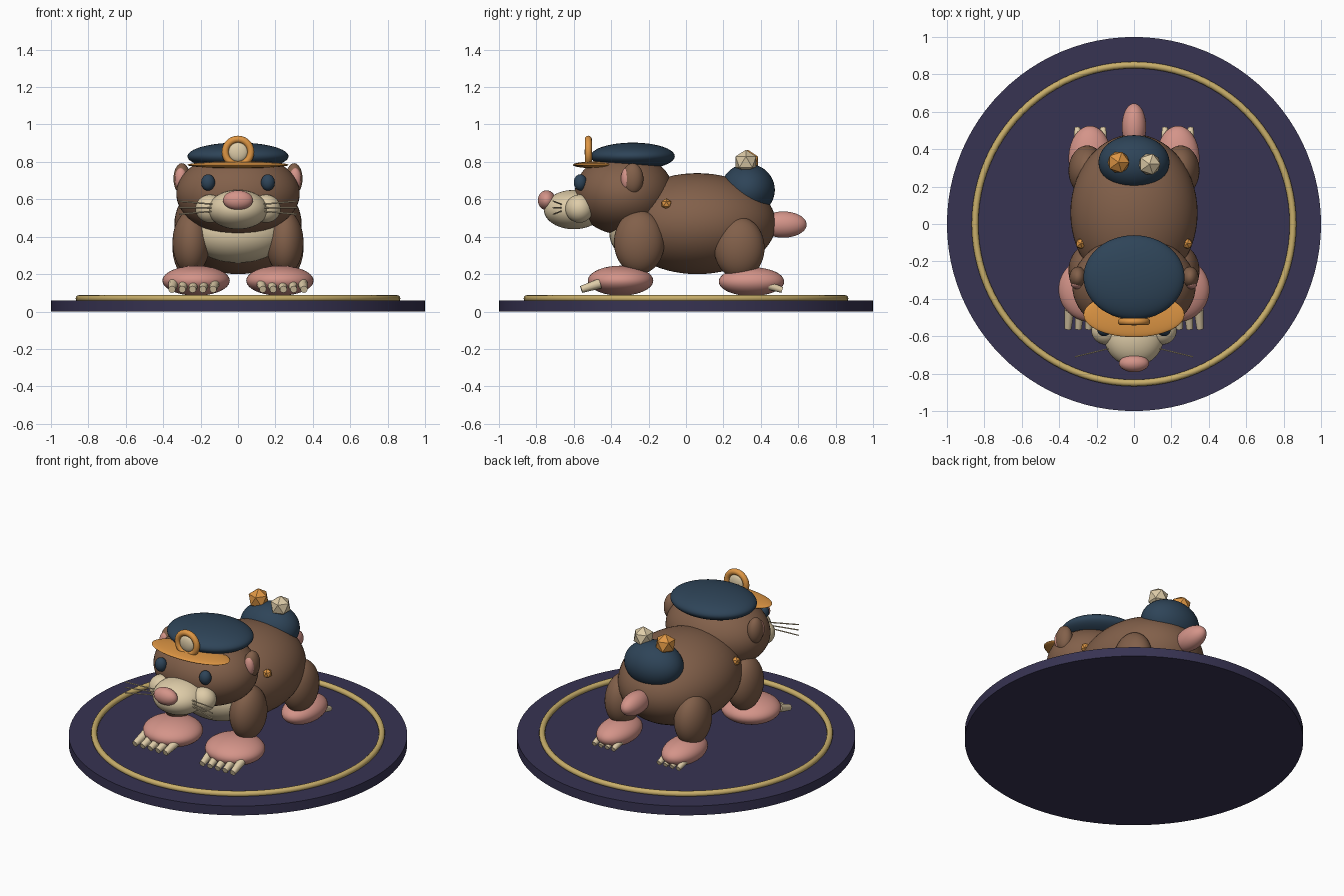
import bpy, math
from mathutils import Vector

if "Cube" in bpy.data.objects:
    bpy.data.objects.remove(bpy.data.objects["Cube"])


def material(name, r, g, b):
    m = bpy.data.materials.new(name)
    lin = [((c / 255 + 0.055) / 1.055) ** 2.4 for c in (r, g, b)]
    m.diffuse_color = (*lin, 1)
    m.use_nodes = True
    m.node_tree.nodes["Principled BSDF"].inputs["Base Color"].default_value = m.diffuse_color
    return m


BROWN = material("brown fur", 130, 96, 74)
CREAM = material("cream", 222, 204, 168)
PINK = material("pink skin", 212, 148, 137)
NAVY = material("navy cloth", 46, 68, 88)
ORANGE = material("orange metal", 222, 150, 68)
GOLD = material("gold trim", 200, 174, 106)
PLUM = material("plum base", 55, 51, 82)


def finish(name, mat, smooth=True):
    o = bpy.context.object
    o.name = name
    o.data.materials.append(mat)
    if smooth:
        bpy.ops.object.shade_smooth_by_angle(angle=math.radians(40))
    return o


def ball(name, loc, size, mat, seg=40, rings=24):
    bpy.ops.mesh.primitive_uv_sphere_add(segments=seg, ring_count=rings, location=loc)
    bpy.context.object.scale = size
    bpy.ops.object.transform_apply(location=False, rotation=False)
    return finish(name, mat)


def rod(name, a, b, r1, r2, mat, sides=10):
    a, b = Vector(a), Vector(b)
    d = b - a
    bpy.ops.mesh.primitive_cone_add(vertices=sides, radius1=r1, radius2=r2, depth=d.length,
                                    location=(a + b) / 2,
                                    rotation=d.to_track_quat('Z', 'Y').to_euler())
    return finish(name, mat)


def ring(name, loc, major, minor, mat, rot=(0, 0, 0), seg=48):
    bpy.ops.mesh.primitive_torus_add(major_radius=major, minor_radius=minor, major_segments=seg,
                                     minor_segments=12, location=loc, rotation=rot)
    return finish(name, mat)


def nugget(name, loc, r, mat):
    bpy.ops.mesh.primitive_ico_sphere_add(subdivisions=1, radius=r, location=loc)
    return finish(name, mat, smooth=False)


# Display base
bpy.ops.mesh.primitive_cylinder_add(vertices=96, radius=1, depth=0.06, location=(0, 0, 0.03))
finish("base", PLUM)
ring("base_ring", (0, 0, 0.07), 0.85, 0.018, GOLD, seg=96)

# Body, head and tail
ball("body", (0, 0.06, 0.47), (0.34, 0.42, 0.27), BROWN, 56, 32)
ball("bib", (0, -0.22, 0.42), (0.26, 0.19, 0.16), CREAM)
ball("head", (0, -0.33, 0.63), (0.33, 0.265, 0.22), BROWN, 56, 32)
ball("tail", (0, 0.52, 0.465), (0.065, 0.125, 0.07), PINK)

# Muzzle
ball("muzzle", (0, -0.60, 0.545), (0.16, 0.16, 0.105), CREAM)
ball("nose", (0, -0.745, 0.595), (0.08, 0.047, 0.053), PINK)

# Cap with lamp
ball("cap", (0, -0.285, 0.83), (0.27, 0.225, 0.073), NAVY, 56, 32)
ball("visor", (0, -0.485, 0.784), (0.27, 0.12, 0.018), ORANGE)
ring("lamp_rim", (0, -0.522, 0.853), 0.068, 0.019, ORANGE, (math.pi / 2, 0, 0))
ball("lamp_lens", (0, -0.522, 0.853), (0.052, 0.02, 0.052), CREAM)

# Back pouch with nuggets
ball("pouch", (0, 0.33, 0.65), (0.19, 0.145, 0.14), NAVY)
nugget("cream_nugget", (0.083, 0.32, 0.80), 0.065, CREAM)
nugget("orange_nugget", (-0.083, 0.33, 0.80), 0.065, ORANGE)

# Paired parts
for s, side in ((-1, "left"), (1, "right")):
    ball(f"cheek_{side}", (s * 0.15, -0.57, 0.55), (0.078, 0.075, 0.075), CREAM)
    ball(f"eye_{side}", (s * 0.16, -0.565, 0.69), (0.037, 0.035, 0.044), NAVY, 24, 16)
    ball(f"ear_{side}", (s * 0.30, -0.285, 0.71), (0.045, 0.057, 0.083), BROWN)
    ball(f"inner_ear_{side}", (s * 0.305, -0.32, 0.71), (0.033, 0.028, 0.058), PINK)
    nugget(f"side_stud_{side}", (s * 0.285, -0.105, 0.575), 0.03, ORANGE)
    for i in (-1, 0, 1):
        rod(f"whisker_{side}", (s * 0.13, -0.665, 0.555 + i * 0.018),
            (s * 0.315, -0.71, 0.555 + i * 0.035), 0.004, 0.004, CREAM, 6)

    # Front limb
    ball(f"front_leg_{side}", (s * 0.25, -0.25, 0.37), (0.1, 0.135, 0.17), BROWN)
    ball(f"front_paw_{side}", (s * 0.224, -0.35, 0.165), (0.18, 0.175, 0.08), PINK)
    for i in range(5):
        x = 0.125 + i * 0.055
        rod(f"front_claw_{side}", (s * x, -0.46, 0.15), (s * (x + 0.008), -0.56, 0.118),
            0.027, 0.019, CREAM)

    # Hind limb
    ball(f"hind_leg_{side}", (s * 0.25, 0.285, 0.34), (0.1, 0.135, 0.165), BROWN)
    ball(f"hind_paw_{side}", (s * 0.235, 0.35, 0.16), (0.115, 0.175, 0.077), PINK)
    for i in range(4):
        x = 0.165 + i * 0.046
        rod(f"hind_claw_{side}", (s * x, 0.44, 0.14), (s * x, 0.515, 0.115),
            0.022, 0.016, CREAM)
